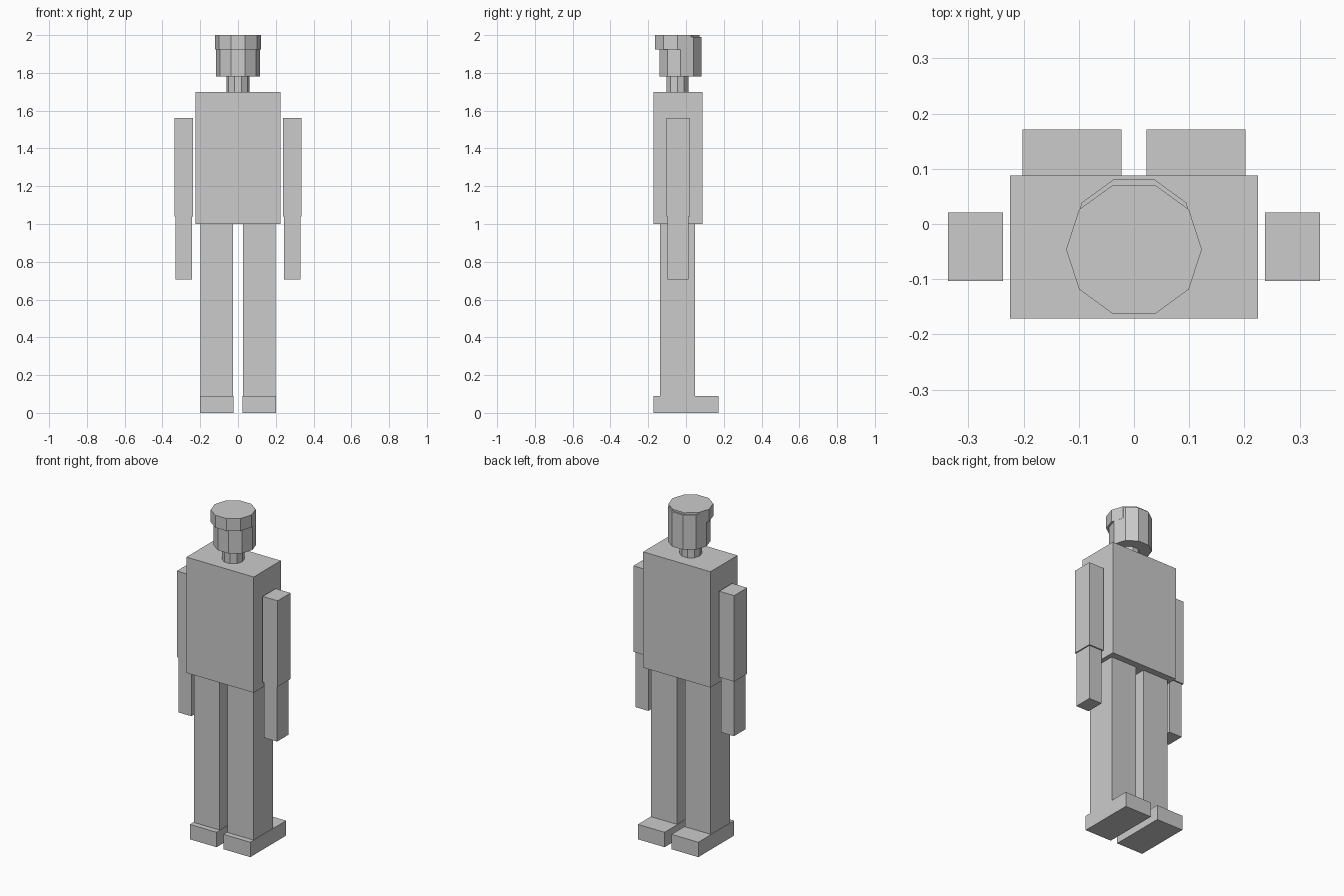
import bpy, bmesh, math

if "Cube" in bpy.data.objects:
    bpy.data.objects.remove(bpy.data.objects["Cube"])

grey = bpy.data.materials.new("light grey")
grey.diffuse_color = (0.6, 0.6, 0.6, 1)
grey.use_nodes = True
grey.node_tree.nodes["Principled BSDF"].inputs["Base Color"].default_value = grey.diffuse_color


def finish(name, bm):
    bmesh.ops.recalc_face_normals(bm, faces=bm.faces)
    mesh = bpy.data.meshes.new(name)
    bm.to_mesh(mesh)
    bm.free()
    mesh.materials.append(grey)
    bpy.context.collection.objects.link(bpy.data.objects.new(name, mesh))


def prism(name, outline, z0, z1):
    """Extrude a flat outline from z0 up to z1."""
    bm = bmesh.new()
    low = [bm.verts.new((x, y, z0)) for x, y in outline]
    high = [bm.verts.new((x, y, z1)) for x, y in outline]
    bm.faces.new(low)
    bm.faces.new(high)
    n = len(outline)
    for i in range(n):
        j = (i + 1) % n
        bm.faces.new((low[i], low[j], high[j], high[i]))
    finish(name, bm)


def box(name, x0, x1, y0, y1, z0, z1):
    prism(name, [(x0, y0), (x1, y0), (x1, y1), (x0, y1)], z0, z1)


def decagon(name, radius, y, z0, z1):
    ring = [(radius * math.cos(i * math.tau / 10), y + radius * math.sin(i * math.tau / 10))
            for i in range(10)]
    prism(name, ring, z0, z1)


# Body and head
box("torso", -0.225, 0.225, -0.171, 0.088, 1.0, 1.7)
decagon("neck", 0.061, -0.046, 1.7, 1.78)
decagon("head", 0.117, -0.030, 1.78, 1.99)
decagon("hair_cap", 0.123, -0.046, 1.925, 2.0)

# Limbs, mirrored left and right
for side, s in (("left", -1), ("right", 1)):
    box(side + "_upper_arm", s * 0.237, s * 0.337, -0.103, 0.021, 1.04, 1.56)
    box(side + "_forearm", s * 0.243, s * 0.330, -0.098, 0.013, 0.705, 1.04)
    box(side + "_leg", s * 0.027, s * 0.199, -0.138, 0.048, 0.09, 1.0)
    box(side + "_foot", s * 0.023, s * 0.202, -0.171, 0.171, 0.0, 0.09)
